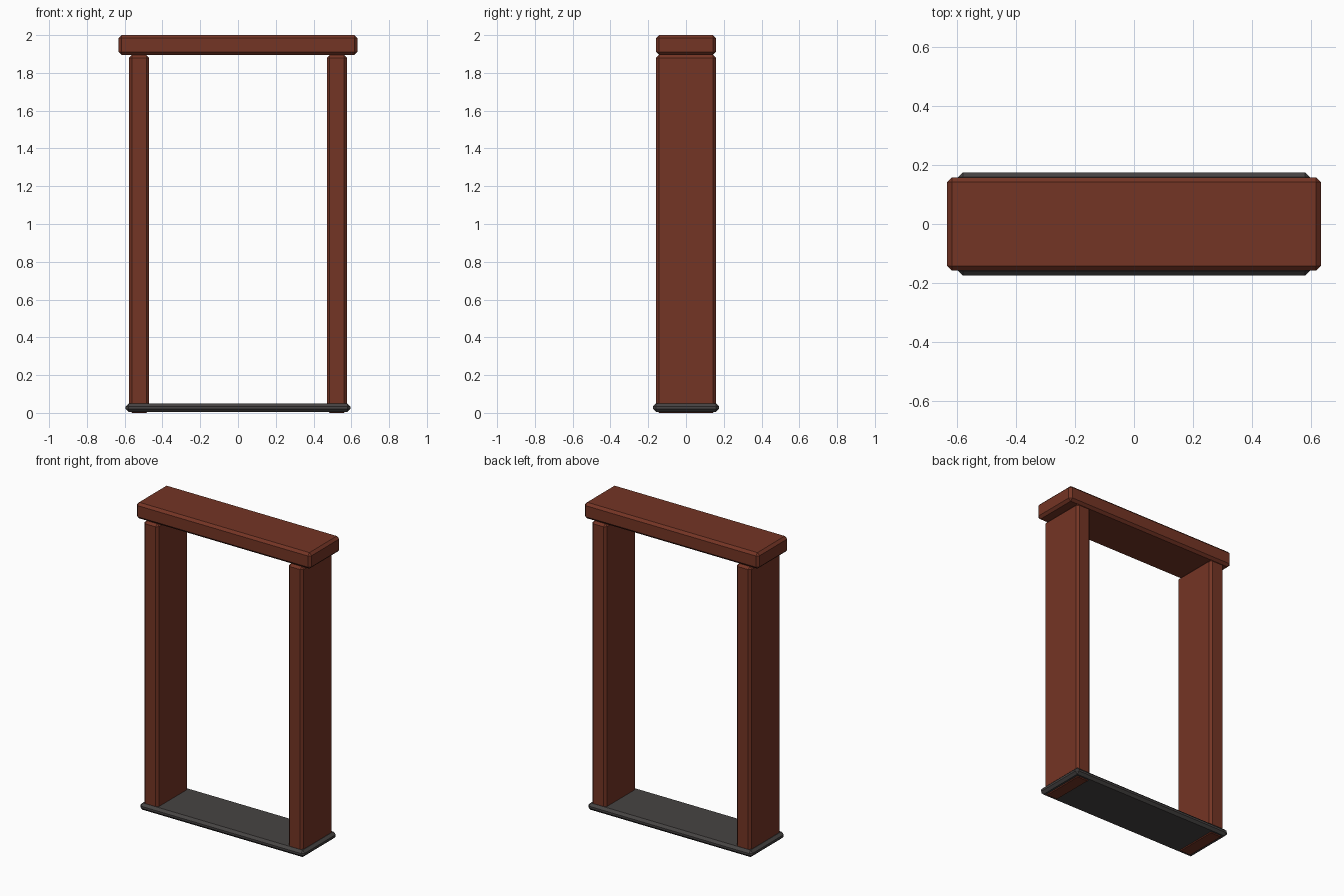
import bpy
import bmesh
from mathutils import Vector

cube = bpy.data.objects.get("Cube")
if cube:
    bpy.data.objects.remove(cube, do_unlink=True)


def make_material(name, rgb):
    mat = bpy.data.materials.new(name)
    mat.use_nodes = True
    colour = (*rgb, 1.0)
    mat.diffuse_color = colour
    bsdf = mat.node_tree.nodes["Principled BSDF"]
    bsdf.inputs["Base Color"].default_value = colour
    bsdf.inputs["Roughness"].default_value = 0.8
    return mat


def chamfered_box(name, low, high, chamfer, mat):
    """Box between two corners with a single flat chamfer on every edge."""
    low, high = Vector(low), Vector(high)
    bm = bmesh.new()
    bmesh.ops.create_cube(bm, size=1.0)
    bmesh.ops.scale(bm, vec=high - low, verts=bm.verts)
    bmesh.ops.bevel(bm, geom=bm.edges[:], offset=chamfer, segments=1,
                    affect='EDGES')
    mesh = bpy.data.meshes.new(name)
    bm.to_mesh(mesh)
    bm.free()
    mesh.materials.append(mat)
    obj = bpy.data.objects.new(name, mesh)
    obj.location = (low + high) / 2
    bpy.context.collection.objects.link(obj)
    return obj


wood = make_material("red_brown_wood", (0.175, 0.035, 0.018))
stone = make_material("dark_grey_stone", (0.062, 0.057, 0.056))

# Threshold slab at the bottom
chamfered_box("threshold", (-0.595, -0.175, 0.005), (0.595, 0.175, 0.05),
              0.016, stone)

# Side posts, running down through the threshold to the ground
for side, x in (("left", 0.523), ("right", -0.523)):
    chamfered_box(side + "_post", (x - 0.053, -0.158, 0), (x + 0.053, 0.158, 1.895),
                  0.015, wood)

# Overhanging lintel on top
chamfered_box("lintel", (-0.632, -0.158, 1.895), (0.632, 0.158, 2.0),
              0.016, wood)
